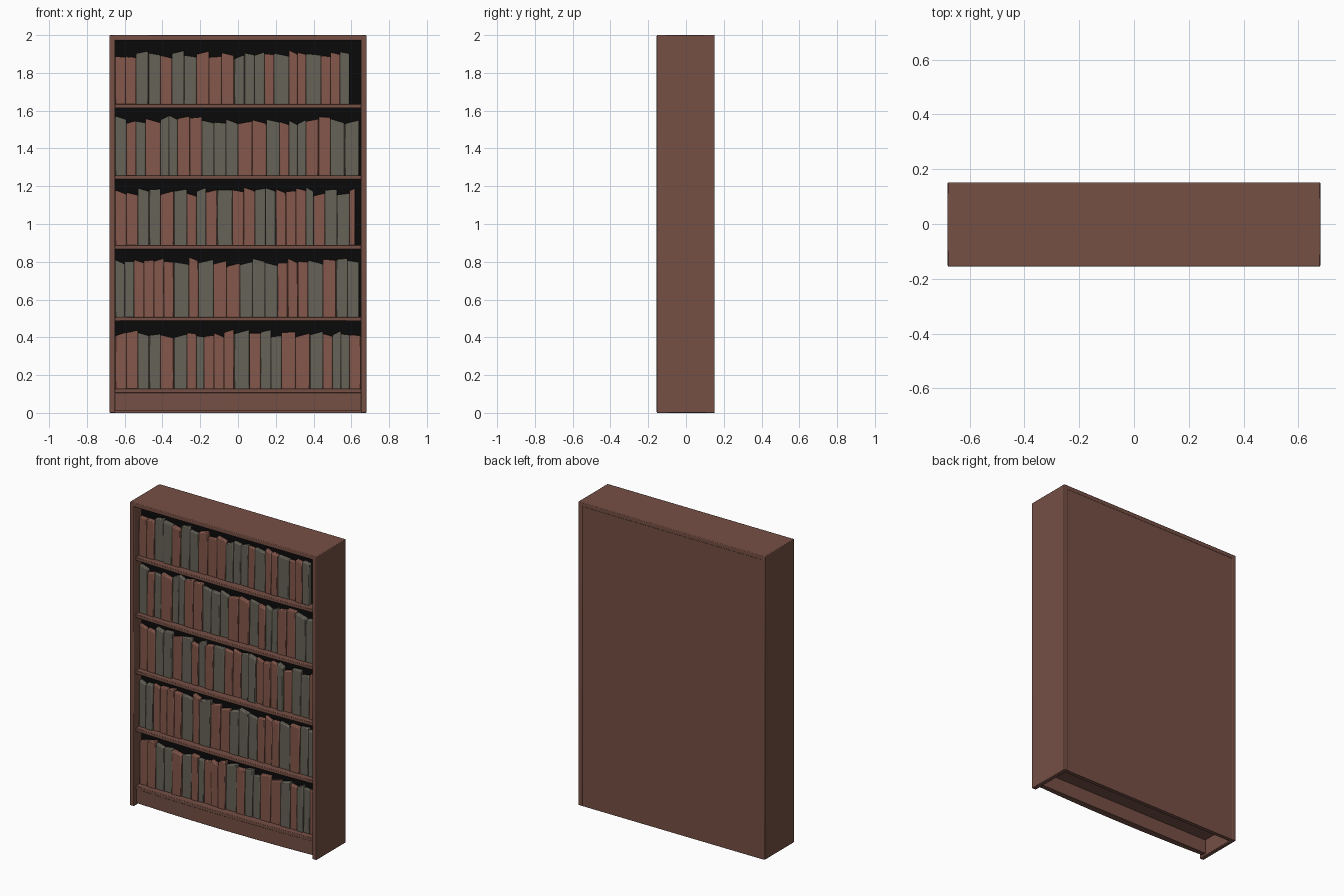
import bpy, bmesh, random
from mathutils import Vector

random.seed(4)
cube = bpy.data.objects.get("Cube")
if cube:
    bpy.data.objects.remove(cube, do_unlink=True)


def material(name, rgb):
    m = bpy.data.materials.new(name)
    m.use_nodes = True
    m.diffuse_color = (*rgb, 1)
    bsdf = m.node_tree.nodes["Principled BSDF"]
    bsdf.inputs["Base Color"].default_value = (*rgb, 1)
    bsdf.inputs["Roughness"].default_value = 0.8
    return m


wood = material("brown wood", (0.18, 0.08, 0.06))
red = material("terracotta cloth", (0.225, 0.095, 0.07))
grey = material("grey green cloth", (0.13, 0.122, 0.095))
black = material("black shadow lining", (0.003, 0.003, 0.003))


def add_box(bm, lo, hi, mat=0):
    """Box between two corners, every face with one material slot."""
    lo, hi = Vector(lo), Vector(hi)
    verts = bmesh.ops.create_cube(bm, size=1)["verts"]
    for v in verts:
        v.co = (lo + hi) / 2 + Vector(a * b for a, b in zip(v.co, hi - lo))
    for f in {f for v in verts for f in v.link_faces}:
        f.material_index = mat
    return verts


def finish(name, bm, mats, bevel):
    mesh = bpy.data.meshes.new(name)
    bmesh.ops.recalc_face_normals(bm, faces=bm.faces)
    bm.to_mesh(mesh)
    bm.free()
    obj = bpy.data.objects.new(name, mesh)
    bpy.context.collection.objects.link(obj)
    for m in mats:
        mesh.materials.append(m)
    if bevel:
        mod = obj.modifiers.new("soft edges", "BEVEL")
        mod.width, mod.segments = bevel, 2
    bpy.ops.object.select_all(action="DESELECT")
    obj.select_set(True)
    bpy.context.view_layer.objects.active = obj
    bpy.ops.object.shade_smooth_by_angle()
    return obj


def box(name, lo, hi, mat=wood, bevel=0.004):
    bm = bmesh.new()
    add_box(bm, lo, hi)
    return finish(name, bm, [mat], bevel)


def bowed_board(name, z0, z1, front, back, bow):
    """Board whose front edge swells gently forward in the middle."""
    bm = bmesh.new()
    steps = 16
    outline = [(HALF, back), (-HALF, back)]
    for i in range(steps + 1):
        t = 2 * i / steps - 1
        outline.append((t * HALF, front - bow * (1 - t * t)))
    base = bm.faces.new([bm.verts.new((x, y, z0)) for x, y in outline])
    new = bmesh.ops.extrude_face_region(bm, geom=[base])["geom"]
    for v in new:
        if isinstance(v, bmesh.types.BMVert):
            v.co.z = z1
    return finish(name, bm, [wood], 0.003)


# Carcass
HALF = 0.652
FRONT, BACK = -0.155, 0.152
for side, s in (("left", 1), ("right", -1)):
    a, b = sorted((s * 0.65, s * 0.68))
    box(side + "_side_panel", (a, FRONT, 0), (b, BACK, 2))
box("top_panel", (-0.67, FRONT, 1.972), (0.67, BACK, 2))
box("back_panel", (-0.66, 0.125, 0), (0.66, 0.15, 1.99), bevel=0)
bowed_board("plinth", 0.012, 0.115, -0.13, -0.10, 0.016)

# Shelves with the dark lining behind the books
shelf_tops = [1.635, 1.258, 0.888, 0.508, 0.128]
ceilings = [1.972] + [z - 0.022 for z in shelf_tops[:-1]]
for n, (floor, ceiling) in enumerate(zip(shelf_tops, ceilings), 1):
    bowed_board(f"shelf_{n}", floor - 0.022, floor, -0.136, 0.13, 0.014)
    box(f"shelf_lining_{n}", (-HALF, -0.075, floor - 0.005),
        (HALF, 0.12, ceiling + 0.005), black, 0)

# Books: boundaries in hundredths along each shelf, colours alternate from red
rows = [
    (1.90, [-65, -54, -41, -35, -22, -2, 14, 19, 27, 36, 44, 54, 59]),
    (1.55, [-65, -65, -59, -54, -49, -41, -32, -19, 0, 15, 22, 27, 36, 49, 64]),
    (1.17, [-65, -53, -41, -34, -27, -22, -17, -11, -3, 9, 20, 36, 40, 46, 59, 62]),
    (0.80, [-65, -65, -55, -34, -26, -21, -13, 1, 21, 37, 45, 52, 64]),
    (0.42, [-65, -53, -41, -34, -27, -22, -18, -2, 6, 12, 23, 38, 45, 50, 59, 65]),
]
for n, ((top, cuts), floor) in enumerate(zip(rows, shelf_tops), 1):
    bm = bmesh.new()
    for i, (a, b) in enumerate(zip(cuts, cuts[1:])):
        count = max(1, round((b - a) / 6))
        width = (b - a) / 100 / count
        for k in range(count if b > a else 0):
            x = a / 100 + k * width
            face = -0.104 + random.uniform(-0.006, 0.006)
            height = top + random.uniform(-0.018, 0.016)
            verts = add_box(bm, (x, face, floor - 0.003),
                            (x + width, -0.07, height), i % 2)
            # Uneven, slightly leaning tops
            tilt = random.uniform(-0.012, 0.012)
            for v in verts:
                if v.co.z > floor + 0.1:
                    v.co.z += tilt if v.co.x > x + width / 2 else -tilt
                    v.co.y += 0.004
    finish(f"book_row_{n}", bm, [red, grey], 0.005)
